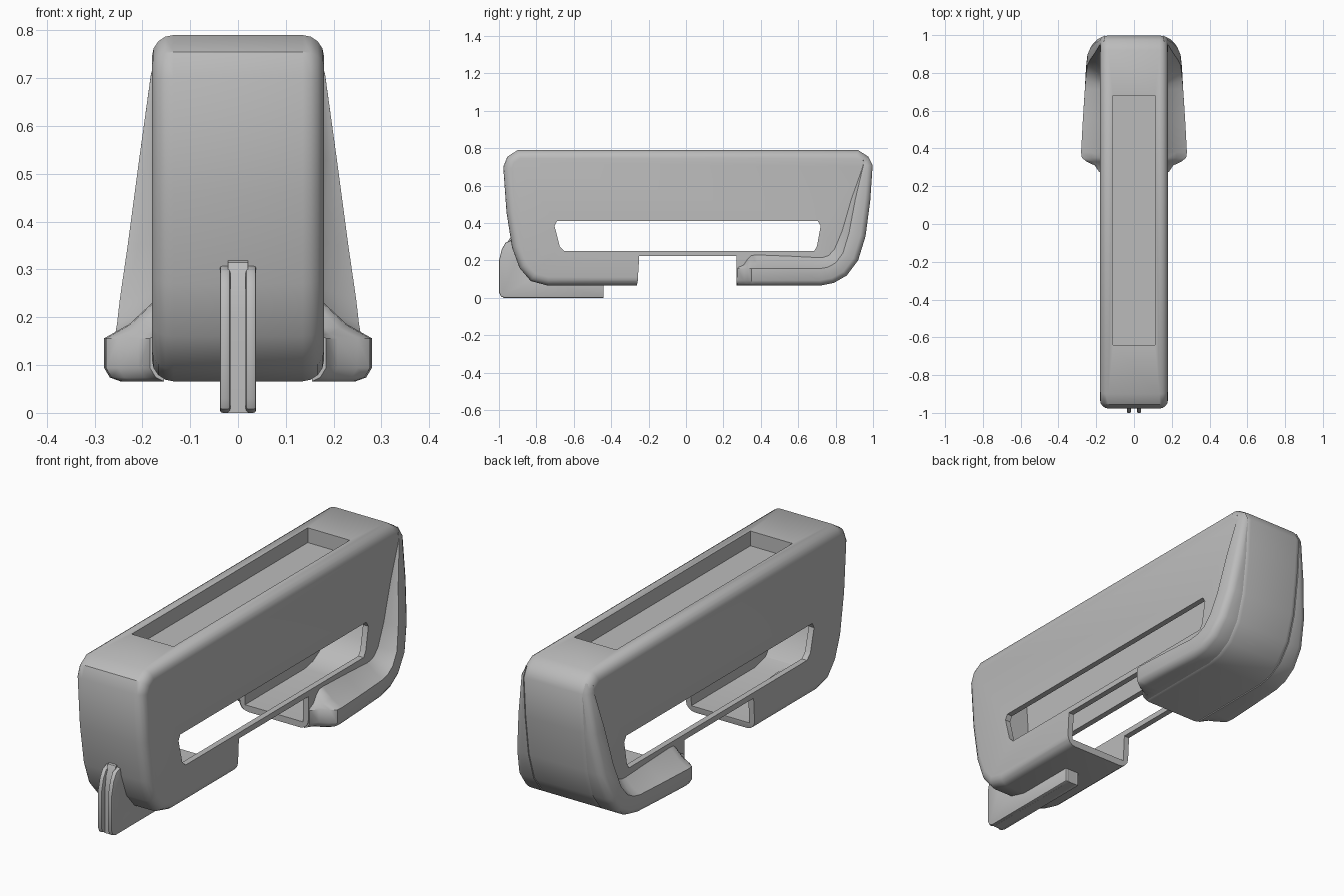
import bpy, bmesh
from mathutils import Vector

cube = bpy.data.objects.get("Cube")
if cube:
    bpy.data.objects.remove(cube, do_unlink=True)

grey = bpy.data.materials.new("plain grey")
grey.use_nodes = True
COLOUR = (0.5, 0.5, 0.5, 1)
grey.diffuse_color = COLOUR
grey.node_tree.nodes["Principled BSDF"].inputs["Base Color"].default_value = COLOUR


def finish(name, bm):
    bmesh.ops.recalc_face_normals(bm, faces=bm.faces)
    mesh = bpy.data.meshes.new(name)
    bm.to_mesh(mesh)
    bm.free()
    mesh.materials.append(grey)
    obj = bpy.data.objects.new(name, mesh)
    bpy.context.collection.objects.link(obj)
    return obj


def loft(name, rings):
    """Skin a list of equal closed rings and cap both ends."""
    bm = bmesh.new()
    loops = [[bm.verts.new(p) for p in ring] for ring in rings]
    n = len(loops[0])
    for a, b in zip(loops, loops[1:]):
        for i in range(n):
            j = (i + 1) % n
            bm.faces.new((a[i], a[j], b[j], b[i]))
    bm.faces.new(loops[0])
    bm.faces.new(loops[-1][::-1])
    return finish(name, bm)


def slab(name, profile, x0, x1):
    """Extrude a (y, z) profile across x."""
    return loft(name, [[(x, y, z) for y, z in profile] for x in (x0, x1)])


def inset(profile, d):
    """Offset a counter-clockwise profile inward."""
    pts = [Vector(p) for p in profile]
    out = []
    for i, p in enumerate(pts):
        a = (p - pts[i - 1]).normalized()
        b = (pts[(i + 1) % len(pts)] - p).normalized()
        na, nb = Vector((-a.y, a.x)), Vector((-b.y, b.x))
        out.append(p + (na + nb) * d / (1 + na.dot(nb)))
    return out


def apply_mod(obj, kind, **settings):
    mod = obj.modifiers.new(kind.title(), kind)
    for key, value in settings.items():
        setattr(mod, key, value)
    bpy.context.view_layer.objects.active = obj
    bpy.ops.object.modifier_apply(modifier=mod.name)


def cut(obj, cutter):
    apply_mod(obj, 'BOOLEAN', operation='DIFFERENCE', solver='EXACT', object=cutter)
    bpy.data.objects.remove(cutter, do_unlink=True)


def smooth(obj, angle=0.6):
    bpy.ops.object.select_all(action='DESELECT')
    obj.select_set(True)
    bpy.context.view_layer.objects.active = obj
    bpy.ops.object.shade_smooth_by_angle(angle=angle)


# Rounded outline of the hollow body, counter-clockwise in y and z
outline = [(-.74, .066), (.72, .066), (.79, .08), (.86, .12), (.92, .2), (.96, .33),
           (.985, .52), (.998, .71), (.975, .755), (.92, .79),
           (-.9, .79), (-.955, .755), (-.977, .7), (-.96, .46), (-.93, .27),
           (-.89, .16), (-.83, .09)]
body = slab("hollow_body", outline, -.18, .18)
apply_mod(body, 'BEVEL', width=.045, segments=4, limit_method='ANGLE', angle_limit=1.0)

# Inner cavity, leaving thin walls and a thick roof
cavity = [(y, min(z, .69)) for y, z in inset(outline, .03)]
cut(body, slab("cavity_cutter", cavity, -.152, .152))

# Long side window
window = [(-.65, .25), (.685, .25), (.7, .275), (.72, .385), (.705, .41),
          (-.69, .41), (-.703, .385), (-.675, .275)]
cut(body, slab("window_cutter", window, -.5, .5))

# Gap in the underside, leaving a slim rail along each side
gap = [(-.275, 0), (.27, 0), (.27, .223), (-.25, .223), (-.258, .09)]
cut(body, slab("gap_cutter", gap, -.5, .5))

# Shallow tray in the top
tray = [(-.64, .72), (.68, .72), (.68, .9), (-.64, .9)]
cut(body, slab("tray_cutter", tray, -.11, .11))
smooth(body)

# Flared lip: (y, z, half width, lip depth) down the back and forward underneath
stations = [(.975, .755, .172, .03), (.998, .71, .182, .05), (.985, .52, .207, .08),
            (.96, .33, .231, .09), (.92, .2, .247, .09), (.86, .12, .253, .09),
            (.79, .08, .257, .09), (.72, .066, .26, .09), (.55, .066, .271, .09),
            (.38, .066, .28, .09), (.35, .066, .276, .09), (.33, .066, .25, .09),
            (.31, .066, .208, .09), (.275, .066, .184, .09)]


def flare(name, side):
    rings = []
    for i, (y, z, w, d) in enumerate(stations):
        before = Vector(stations[max(i - 1, 0)][:2])
        after = Vector(stations[min(i + 1, len(stations) - 1)][:2])
        t = (after - before).normalized()
        inward = Vector((t.y, -t.x))
        ease = max(0, w - .175)
        section = [(.155, 0), (w - .034, 0), (w - .012, .008), (w, .028), (w, d),
                   (w - ease * .5, d + ease * .28), (.178, d + ease * .72), (.155, d + ease * .72)]
        ring = []
        for x, depth in section:
            p = Vector((y, z)) + inward * depth
            ring.append((side * max(x, .155), p.x, p.y))
        rings.append(ring)
    smooth(loft(name, rings), .7)


flare("left_rear_flare", 1)
flare("right_rear_flare", -1)

# Keel under the front, with two rounded runners either side of a groove
keel = [(-.44, 0), (-.44, .09), (-.82, .11), (-.88, .2), (-.91, .33),
        (-.945, .315), (-.965, .27), (-.975, .2), (-.975, 0)]
runner = [(-.44, 0), (-.44, .085), (-.82, .11), (-.9, .2), (-.93, .31),
          (-.965, .295), (-.985, .26), (-1, .2), (-1, .03), (-.99, .008), (-.97, 0)]
smooth(slab("keel_core", keel, -.021, .021))
for name, side in (("left_runner", 1), ("right_runner", -1)):
    part = slab(name, runner, side * .016, side * .038)
    apply_mod(part, 'BEVEL', width=.006, segments=2, limit_method='ANGLE', angle_limit=1.0)
    smooth(part)
